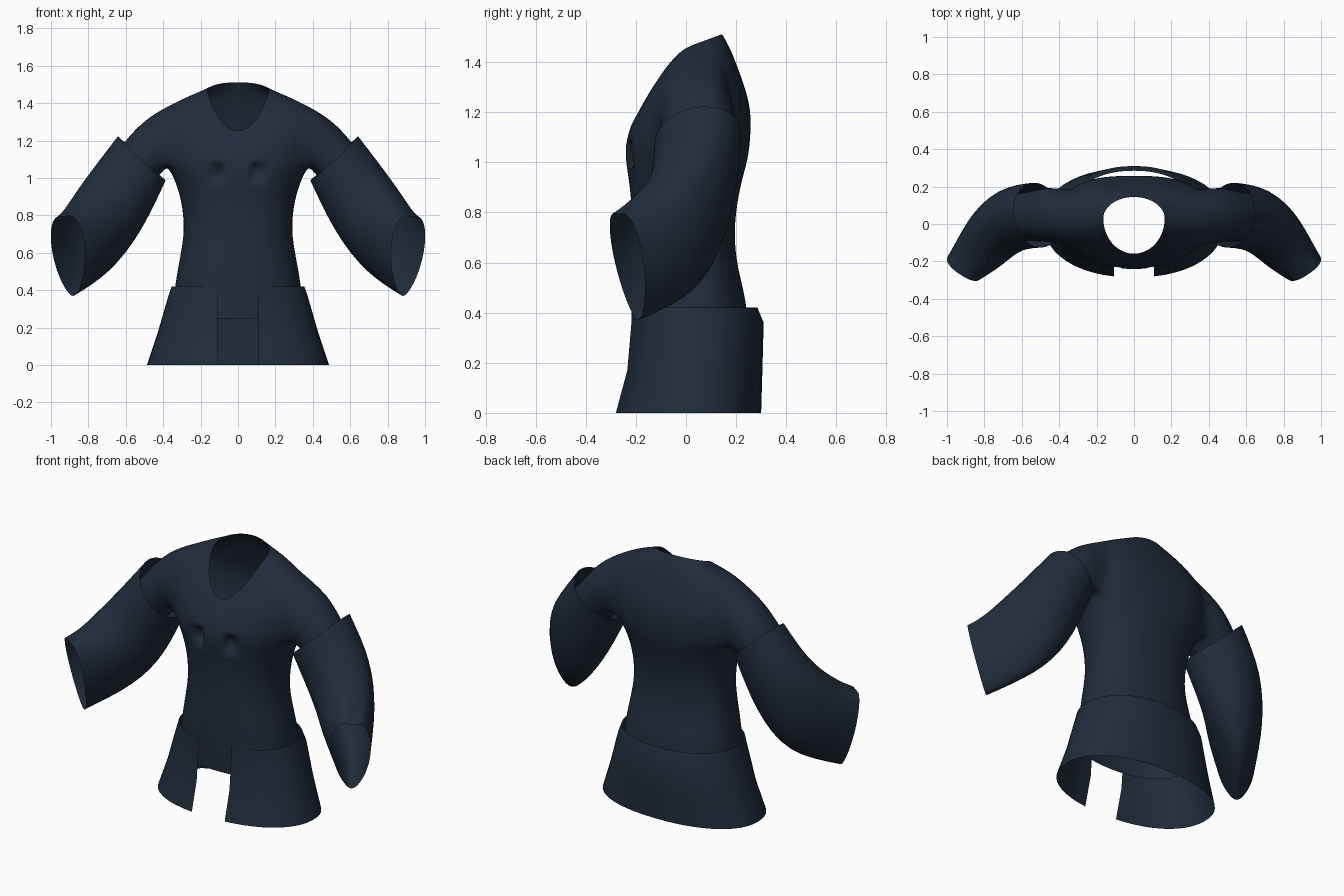
import bpy, bmesh, math
from mathutils import Vector

if "Cube" in bpy.data.objects:
    bpy.data.objects.remove(bpy.data.objects["Cube"])

cloth = bpy.data.materials.new("dark_navy_cloth")
cloth.diffuse_color = (0.015, 0.025, 0.044, 1)
cloth.use_nodes = True
cloth.node_tree.nodes["Principled BSDF"].inputs["Base Color"].default_value = cloth.diffuse_color


def make(name, verts, faces, levels=0):
    """Mesh object with outward normals, optional applied subdivision, smooth shading."""
    me = bpy.data.meshes.new(name)
    me.from_pydata([tuple(v) for v in verts], [], faces)
    bm = bmesh.new()
    bm.from_mesh(me)
    bmesh.ops.recalc_face_normals(bm, faces=bm.faces)
    bm.to_mesh(me)
    bm.free()
    me.materials.append(cloth)
    ob = bpy.data.objects.new(name, me)
    bpy.context.collection.objects.link(ob)
    bpy.ops.object.select_all(action='DESELECT')
    ob.select_set(True)
    bpy.context.view_layer.objects.active = ob
    if levels:
        mod = ob.modifiers.new("smooth", 'SUBSURF')
        mod.levels = mod.render_levels = levels
        bpy.ops.object.modifier_apply(modifier=mod.name)
    bpy.ops.object.shade_smooth_by_angle(angle=math.radians(50))
    return ob


def oval(a, hw, yf, yb, yc, e):
    """Point on a superellipse with separate front and back depth."""
    c, s = math.cos(a), math.sin(a)
    x = math.copysign(abs(c) ** (2 / e), c) * hw
    d = (yb - yc) if s > 0 else (yc - yf)
    return x, yc + math.copysign(abs(s) ** (2 / e), s) * d


def tube_point(ring, a, side):
    """Point on a sleeve ring given as top, back, bottom, front."""
    t, k, b, f = (Vector(p) for p in ring)
    c = (t + b) / 2
    s = math.sin(a)
    p = c + math.cos(a) * (t - c) + abs(s) * ((k if s > 0 else f) - c)
    return Vector((p.x * side, p.y, p.z))


# Torso: half width, front y, back y, z at side / front / back
N = 32
ROWS = [(0.355, -0.215, 0.25, 0.25, 0.25, 0.25),
        (0.34, -0.22, 0.25, 0.42, 0.42, 0.42),
        (0.31, -0.22, 0.205, 0.58, 0.58, 0.58),
        (0.285, -0.215, 0.19, 0.72, 0.72, 0.72),
        (0.302, -0.22, 0.21, 0.88, 0.88, 0.88),
        (0.342, -0.242, 0.245, 1.0, 1.0, 1.0),
        (0.38, -0.243, 0.255, 1.065, 1.065, 1.065),
        (0.395, -0.23, 0.262, 1.17, 1.12, 1.17),
        (0.40, -0.215, 0.25, 1.28, 1.16, 1.26),
        (0.36, -0.19, 0.21, 1.395, 1.20, 1.37),
        (0.26, -0.175, 0.18, 1.44, 1.23, 1.45),
        (0.165, -0.16, 0.145, 1.47, 1.25, 1.512)]
verts, faces = [], []
for hw, yf, yb, zs, zf, zb in ROWS:
    for i in range(N):
        a = 2 * math.pi * i / N
        s = math.sin(a)
        e = 2.0 if zs > 1.45 else 2.7 if s > 0 and zs > 1.05 else 2.3
        x, y = oval(a, hw, yf, yb, 0.03, e)
        z = zs + ((zb - zs) * s if s > 0 else (zf - zs) * (-s) ** 1.6)
        verts.append((x, y, z))


def vid(r, i):
    return r * N + i % N


for r in range(len(ROWS) - 1):
    for i in range(N):
        armhole = 6 <= r <= 8 and (i + 3) % 16 < 6
        if not armhole:
            faces.append((vid(r, i), vid(r, i + 1), vid(r + 1, i + 1), vid(r + 1, i)))

# Short inner sleeves grown out of the armholes
ARM = [((0.50, 0.06, 1.315), (0.45, 0.21, 1.18), (0.40, 0.05, 1.03), (0.45, -0.10, 1.18)),
       ((0.61, 0.05, 1.195), (0.53, 0.19, 1.08), (0.455, 0.05, 0.98), (0.53, -0.10, 1.08)),
       ((0.72, 0.04, 1.05), (0.63, 0.17, 0.97), (0.55, 0.04, 0.88), (0.63, -0.09, 0.97))]
for side, mid in ((1, 0), (-1, 16)):
    loop = [vid(6, mid + k) for k in range(-3, 4)] + [vid(7, mid + 3), vid(8, mid + 3)]
    loop += [vid(9, mid + k) for k in range(3, -4, -1)] + [vid(8, mid - 3), vid(7, mid - 3)]
    angles = [math.atan2(verts[v][1] - 0.04, verts[v][2] - 1.22) for v in loop]
    for ring in ARM:
        new = list(range(len(verts), len(verts) + len(loop)))
        verts += [tube_point(ring, a, side) for a in angles]
        n = len(loop)
        faces += [(loop[j], loop[(j + 1) % n], new[(j + 1) % n], new[j]) for j in range(n)]
        loop = new
torso = make("jacket_body", verts, faces, 2)

# Two small folds under the chest, sharp on the inner side and fading outward
for v in torso.data.vertices:
    u = abs(v.co.x) - 0.075
    if v.co.y < 0 and u >= 0:
        v.co.y += 0.06 * max(0, 1 - u / 0.1) * max(0, 1 - ((v.co.z - 1.03) / 0.06) ** 2)

# Wide outer sleeves, open at both ends
SLEEVE = [((0.645, 0.05, 1.225), (0.53, 0.225, 1.12), (0.385, 0.04, 0.985), (0.50, -0.13, 1.08)),
          ((0.81, 0.03, 1.01), (0.68, 0.21, 0.87), (0.52, 0.06, 0.69), (0.63, -0.14, 0.88)),
          ((0.915, -0.10, 0.86), (0.85, 0.08, 0.65), (0.70, 0.05, 0.47), (0.70, -0.23, 0.74)),
          ((0.93, -0.27, 0.79), (1.0, -0.175, 0.64), (0.88, -0.19, 0.355), (0.82, -0.295, 0.65))]
M = 16
for side, label in ((1, "left"), (-1, "right")):
    sv = [tube_point(r, 2 * math.pi * i / M, side) for r in SLEEVE for i in range(M)]
    sf = [(r * M + i, r * M + (i + 1) % M, (r + 1) * M + (i + 1) % M, (r + 1) * M + i)
          for r in range(len(SLEEVE) - 1) for i in range(M)]
    make("wide_sleeve_" + label, sv, sf, 2)

# Skirt flap wrapping sides and back, open at the front
SKIRT = [(0.355, -0.225, 0.285, 0.42), (0.375, -0.225, 0.31, 0.36),
         (0.43, -0.24, 0.305, 0.17), (0.487, -0.285, 0.30, 0.0)]
C = 48
kv = []
for hw, yf, yb, z in SKIRT:
    gap = math.asin((0.108 / hw) ** 1.1)
    for i in range(C + 1):
        a = -math.pi / 2 + gap + (2 * math.pi - 2 * gap) * i / C
        x, y = oval(a, hw, yf, yb, 0.02, 2.2)
        kv.append((x, y, z))
kf = [(r * (C + 1) + i, r * (C + 1) + i + 1, (r + 1) * (C + 1) + i + 1, (r + 1) * (C + 1) + i)
      for r in range(len(SKIRT) - 1) for i in range(C)]
make("skirt_flap", kv, kf)
